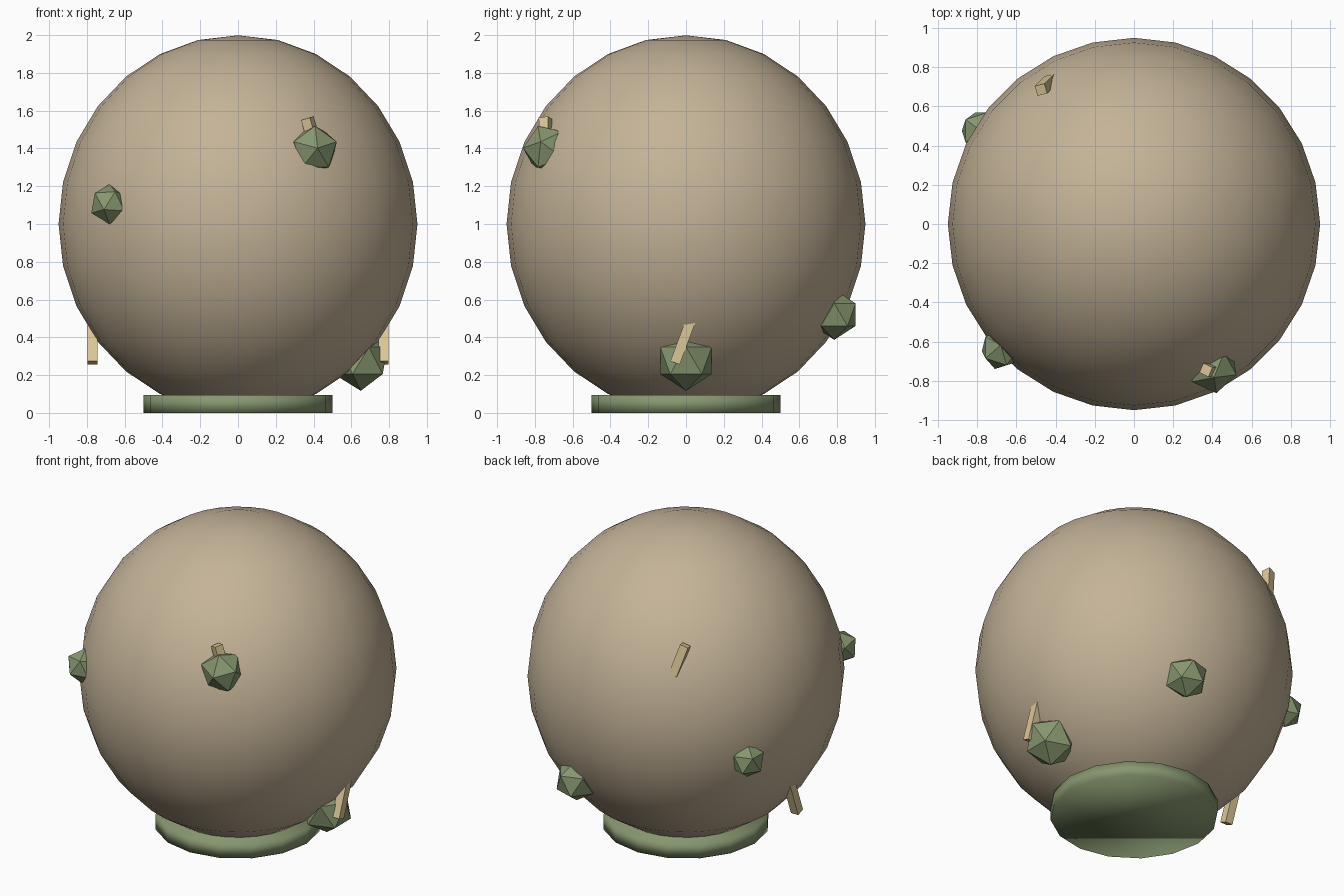
import bpy
from math import radians
from mathutils import Vector, Euler

cube = bpy.data.objects.get("Cube")
if cube:
    bpy.data.objects.remove(cube, do_unlink=True)


def make_material(name, rgb):
    mat = bpy.data.materials.new(name)
    mat.use_nodes = True
    mat.diffuse_color = (*rgb, 1)
    bsdf = mat.node_tree.nodes["Principled BSDF"]
    bsdf.inputs["Base Color"].default_value = (*rgb, 1)
    bsdf.inputs["Roughness"].default_value = 0.9
    return mat


TAN = make_material("tan", (0.55, 0.45, 0.31))
GREEN = make_material("moss green", (0.24, 0.31, 0.16))
STRAW = make_material("straw", (0.71, 0.57, 0.31))


def finish(name, mat, smooth=False):
    obj = bpy.context.object
    obj.name = name
    obj.data.materials.append(mat)
    if smooth:
        bpy.ops.object.shade_smooth()
    return obj


def lump(name, centre, radius, rotation=(0, 0, 0)):
    bpy.ops.mesh.primitive_ico_sphere_add(
        subdivisions=1, radius=radius, location=centre, rotation=rotation)
    finish(name, GREEN)


def peg(name, end, direction, length, width=0.053, spin=0):
    """Square peg starting at end and running along direction."""
    axis = Vector(direction).normalized()
    turn = axis.to_track_quat('Z', 'Y') @ Euler((0, 0, spin)).to_quaternion()
    bpy.ops.mesh.primitive_cube_add(
        size=1, location=Vector(end) + axis * length / 2,
        rotation=turn.to_euler())
    obj = finish(name, STRAW)
    obj.scale = (width, width, length)


# Large round body
bpy.ops.mesh.primitive_uv_sphere_add(segments=28, ring_count=14, radius=1,
                                     location=(0, 0, 1))
body = finish("body", TAN, smooth=True)
body.scale = (0.95, 0.95, 0.999)

# Round foot
bpy.ops.mesh.primitive_cylinder_add(vertices=16, radius=0.5, depth=0.096,
                                    location=(0, 0, 0.048))
finish("base", GREEN, smooth=True)

# Faceted lumps set into the body
facing = (Vector((0.15, -0.95, 0.05)).to_track_quat('Z', 'Y')
          @ Euler((0, 0, radians(90))).to_quaternion()).to_euler()
lump("front_upper_lump", (0.4, -0.73, 1.395), 0.135, facing)
lump("front_side_lump", (-0.68, -0.64, 1.105), 0.108, (radians(-12), 0, 0))
lump("low_side_lump", (0.65, 0, 0.277), 0.16)
lump("back_low_lump", (0.25, 0.785, 0.52), 0.133)
lump("back_side_lump", (-0.78, 0.475, 0.81), 0.11)

# Pegs hanging from both sides
for side, label in ((1, "left"), (-1, "right")):
    peg(label + "_peg", (side * 0.77, -0.058, 0.265), (0, 0.35, 0.94), 0.24,
        spin=0)

# Pegs poking out near the top
peg("front_top_peg", (0.367, -0.745, 1.56), (0.28, 0.03, -0.95), 0.2,
    spin=radians(30))
peg("back_top_peg", (-0.475, 0.685, 1.565), (0.04, 0.04, -0.15), 0.2,
    spin=radians(30))
